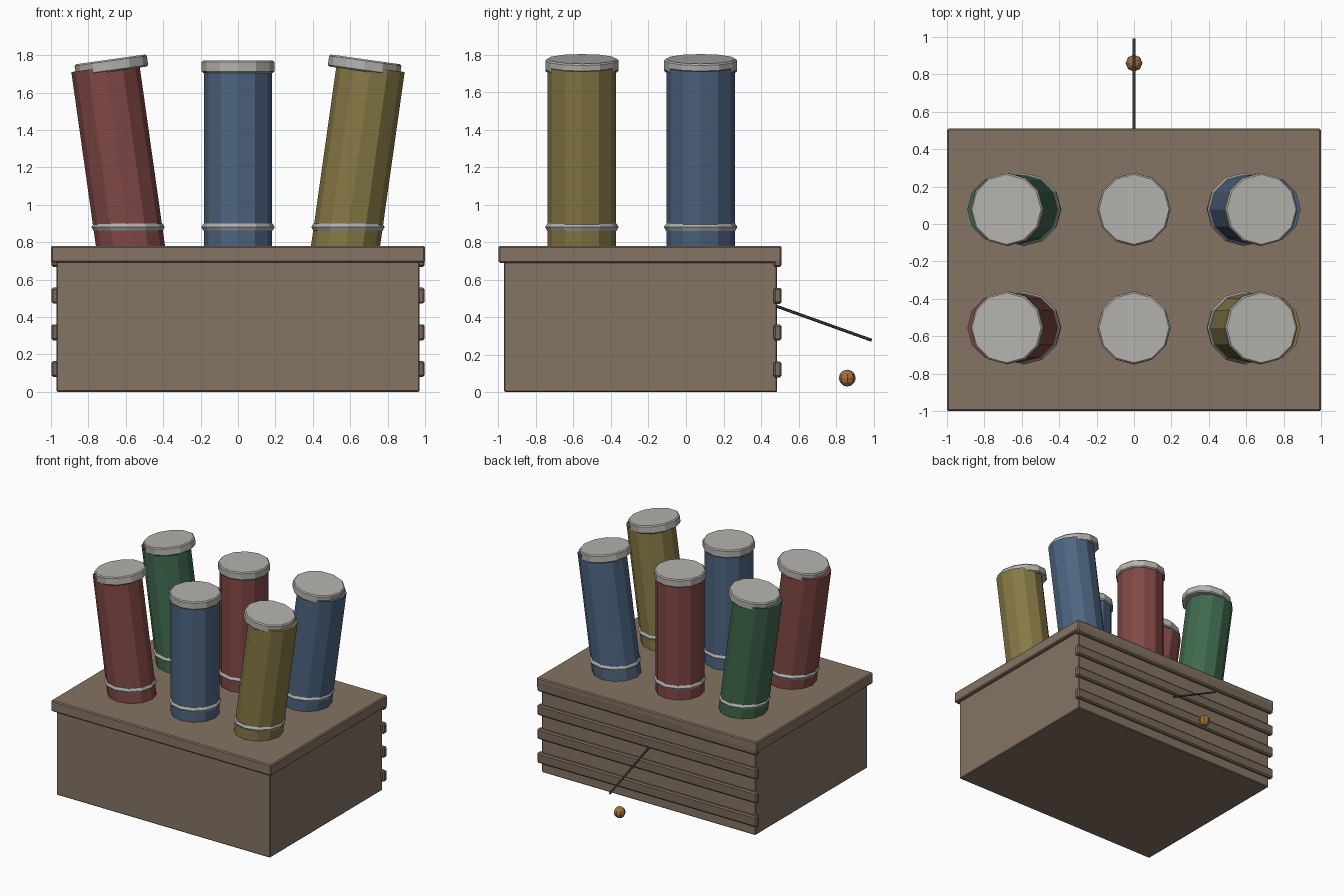
import bpy
from math import radians, pi
from mathutils import Vector

if "Cube" in bpy.data.objects:
    bpy.data.objects.remove(bpy.data.objects["Cube"])

SIDES = 12
TILT = 0.14


def material(name, rgb):
    m = bpy.data.materials.new(name)
    m.diffuse_color = (*rgb, 1)
    m.use_nodes = True
    m.node_tree.nodes["Principled BSDF"].inputs["Base Color"].default_value = m.diffuse_color
    return m


WOOD = material("wood", (0.235, 0.175, 0.125))
SLAT = material("slat_wood", (0.19, 0.14, 0.10))
METAL = material("cap_grey", (0.46, 0.45, 0.42))
BAND = material("band_grey", (0.42, 0.42, 0.42))
CORD = material("cord_dark", (0.06, 0.06, 0.065))
EMBER = material("ember_orange", (0.36, 0.17, 0.04))
RED = material("red", (0.22, 0.065, 0.06))
BLUE = material("blue", (0.075, 0.13, 0.22))
YELLOW = material("yellow", (0.24, 0.19, 0.06))
GREEN = material("green", (0.05, 0.14, 0.075))


def finish(name, mat, bevel=0):
    o = bpy.context.object
    o.name = name
    o.data.materials.append(mat)
    if bevel:
        b = o.modifiers.new("bevel", "BEVEL")
        b.width, b.segments = bevel, 1
        b.limit_method, b.angle_limit = "ANGLE", radians(40)
    return o


def box(name, lo, hi, mat, bevel):
    lo, hi = Vector(lo), Vector(hi)
    bpy.ops.mesh.primitive_cube_add(size=1, location=(lo + hi) / 2)
    o = bpy.context.object
    o.scale = hi - lo
    bpy.ops.object.transform_apply(location=False, rotation=False)
    return finish(name, mat, bevel)


def cylinder(name, r, h, loc, rot, mat, bevel=0, sides=SIDES):
    bpy.ops.mesh.primitive_cylinder_add(vertices=sides, radius=r, depth=h,
                                        location=loc, rotation=rot)
    return finish(name, mat, bevel)


# crate body, lid and back slats
box("crate_body", (-0.97, -0.97, 0), (0.97, 0.485, 0.72), WOOD, 0.006)
box("crate_lid", (-1, -1, 0.69), (1, 0.51, 0.78), WOOD, 0.008)
for i in range(4):
    z = 0.122 + 0.196 * i
    box(f"back_slat_{i + 1}", (-0.998, 0.466, z - 0.043), (0.998, 0.51, z + 0.043),
        SLAT, 0.01)

# launch tubes: two rows of three, the outer columns lean outwards
rows = [(-0.555, (RED, BLUE, YELLOW)), (0.078, (GREEN, RED, BLUE))]
for r, (y, colours) in enumerate(rows):
    for side, colour in zip((-1, 0, 1), colours):
        tag = f"{r + 1}_{side + 2}"
        rot = (0, side * TILT, 0)
        cylinder(f"tube_{tag}", 0.183, 1.0, (0.64 * side, y, 1.24), rot, colour)
        cylinder(f"tube_cap_{tag}", 0.195, 0.065,
                 (0.677 * side, y, 1.738 + 0.007 * abs(side)), rot, METAL, 0.008)
        bpy.ops.mesh.primitive_torus_add(major_segments=SIDES, minor_segments=6,
                                         major_radius=0.174, minor_radius=0.022,
                                         location=(0.588 * side, y, 0.88))
        finish(f"tube_band_{tag}", BAND)

# fuse hanging from the back, with an ember below it
a, b = Vector((0, 0.47, 0.463)), Vector((0, 0.99, 0.277))
d = b - a
cylinder("fuse", 0.008, d.length, (a + b) / 2, d.to_track_quat("Z", "Y").to_euler(),
         CORD, sides=6)
bpy.ops.mesh.primitive_uv_sphere_add(segments=8, ring_count=6, radius=0.045,
                                     location=(0, 0.86, 0.075))
finish("ember", EMBER)
